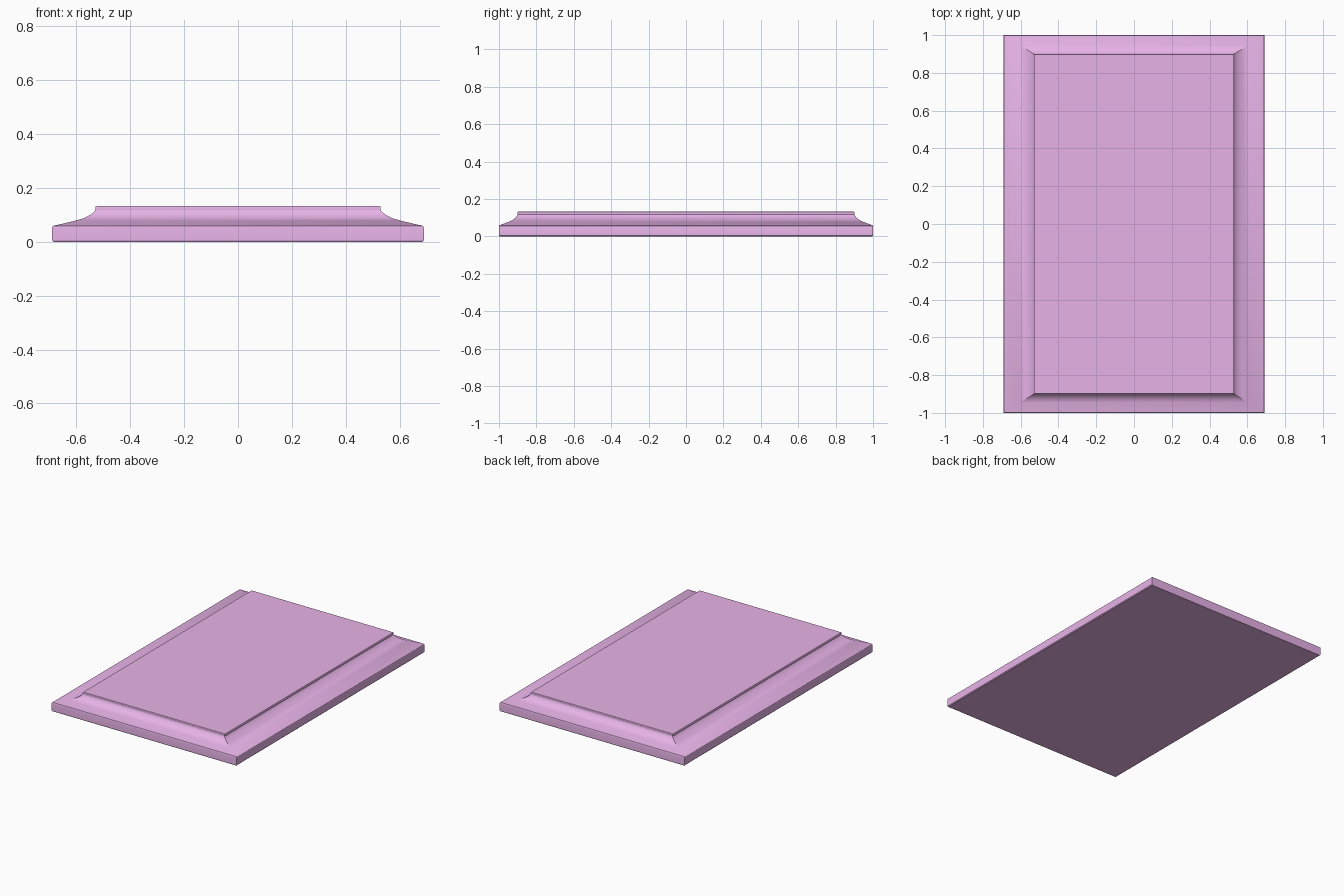
import bpy, bmesh

if "Cube" in bpy.data.objects:
    bpy.data.objects.remove(bpy.data.objects["Cube"])

# Edge profile: (inset fraction from outer edge to raised field, height)
OUTER = (0.69, 1.0)
FIELD_INSET = (0.16, 0.10)
PROFILE = [
    (0.03, 0.0), (0.0, 0.005), (0.0, 0.053), (0.008, 0.057), (0.03, 0.060),
    (0.28, 0.069), (0.54, 0.079), (0.73, 0.088), (0.87, 0.099),
    (0.945, 0.108), (0.985, 0.115), (1.0, 0.118),
    (1.0, 0.128), (1.01, 0.131), (1.035, 0.133),
]


def ring(bm, inset, z):
    x = OUTER[0] - FIELD_INSET[0] * inset
    y = OUTER[1] - FIELD_INSET[1] * inset
    return [bm.verts.new((sx * x, sy * y, z))
            for sx, sy in ((-1, -1), (1, -1), (1, 1), (-1, 1))]


# Raised panel: mitred moulding swept around the rectangle, capped both sides
bm = bmesh.new()
rings = [ring(bm, *p) for p in PROFILE]
for a, b in zip(rings, rings[1:]):
    for i in range(4):
        j = (i + 1) % 4
        bm.faces.new((a[i], a[j], b[j], b[i]))
bm.faces.new(rings[0][::-1])
bm.faces.new(rings[-1])
bmesh.ops.recalc_face_normals(bm, faces=bm.faces)
mesh = bpy.data.meshes.new("raised_panel")
bm.to_mesh(mesh)
bm.free()
panel = bpy.data.objects.new("raised_panel", mesh)
bpy.context.collection.objects.link(panel)

# Pink finish
mat = bpy.data.materials.new("pink_finish")
mat.diffuse_color = (0.8, 0.45, 0.8, 1)
mat.use_nodes = True
mat.node_tree.nodes["Principled BSDF"].inputs["Base Color"].default_value = mat.diffuse_color
mesh.materials.append(mat)

# Smooth moulding, crisp mitres
bpy.context.view_layer.objects.active = panel
panel.select_set(True)
bpy.ops.object.shade_smooth_by_angle(angle=0.45)
